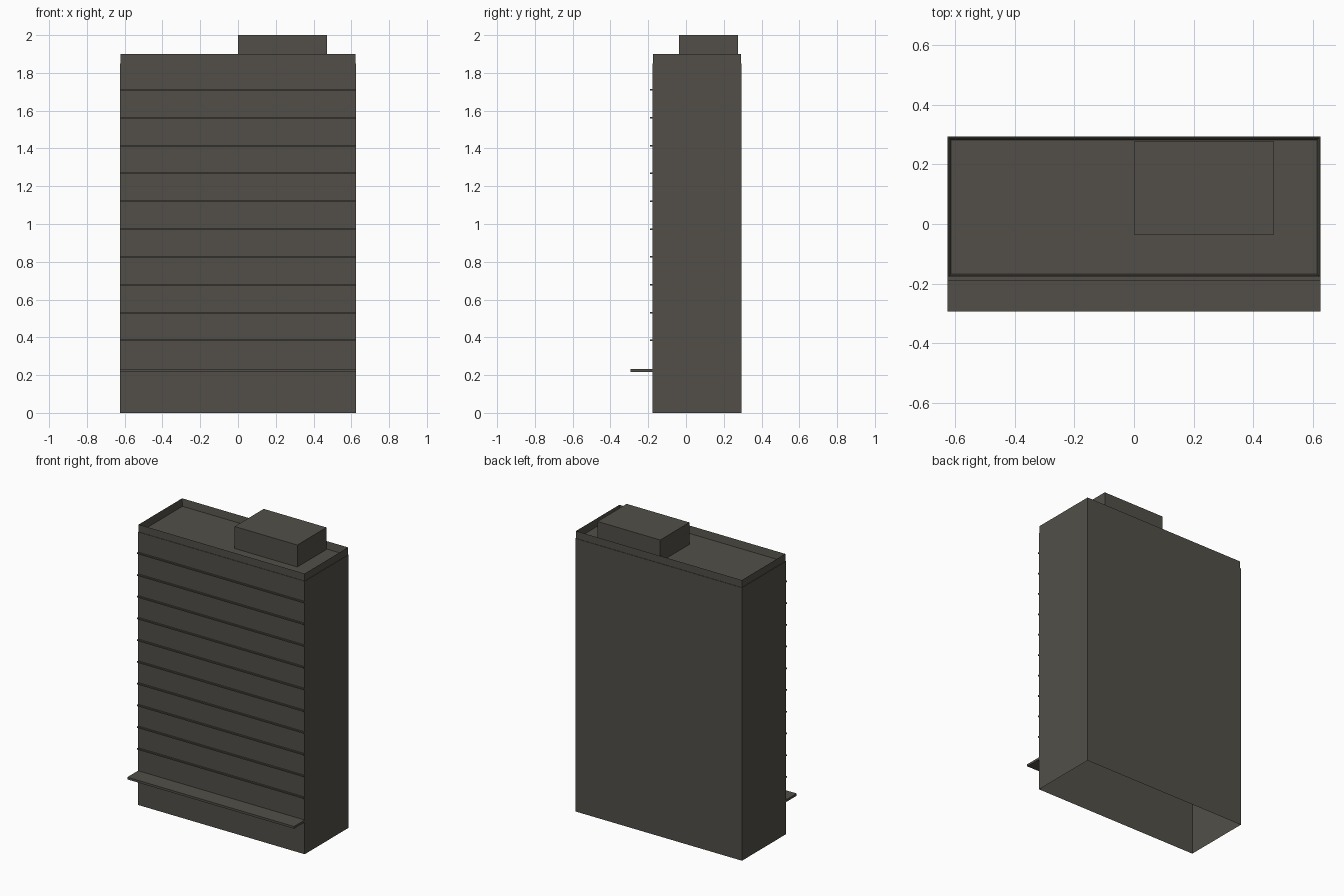
import bpy
import bmesh

default = bpy.data.objects.get("Cube")
if default:
    bpy.data.objects.remove(default, do_unlink=True)

# Single concrete colour
concrete = bpy.data.materials.new("dark concrete")
concrete.use_nodes = True
colour = (0.084, 0.078, 0.065, 1.0)
concrete.diffuse_color = colour
concrete.node_tree.nodes["Principled BSDF"].inputs["Base Color"].default_value = colour


def add_object(name, bm):
    bmesh.ops.recalc_face_normals(bm, faces=bm.faces)
    mesh = bpy.data.meshes.new(name)
    bm.to_mesh(mesh)
    bm.free()
    mesh.materials.append(concrete)
    obj = bpy.data.objects.new(name, mesh)
    bpy.context.collection.objects.link(obj)
    return obj


def block(x, y, z):
    """Box from (min, max) ranges on each axis."""
    bm = bmesh.new()
    bmesh.ops.create_cube(bm, size=1)
    for v in bm.verts:
        v.co = [r[1] if c > 0 else r[0] for c, r in zip(v.co, (x, y, z))]
    return bm


def face_towards(bm, direction):
    bm.normal_update()
    return max(bm.faces, key=lambda f: f.normal.z * direction)


HALF = 0.625
FRONT, BACK = -0.178, 0.293
ROOF, RIM = 1.85, 1.90
WIDTH = (-HALF, HALF)

# Tower shell, open underneath
bm = block(WIDTH, (FRONT, BACK), (0, ROOF))
bmesh.ops.delete(bm, geom=[face_towards(bm, -1)], context='FACES')
add_object("tower_walls", bm)

# Parapet: a slightly set-in ring around the roof
inset = 0.003
bm = block((-HALF + inset, HALF - inset), (FRONT + inset, BACK - inset), (ROOF, RIM))
bmesh.ops.delete(bm, geom=[face_towards(bm, -1)], context='FACES')
top = face_towards(bm, 1)
bmesh.ops.inset_region(bm, faces=[top], thickness=0.011)
bmesh.ops.translate(bm, verts=top.verts, vec=(0, 0, ROOF + 0.001 - RIM))
add_object("roof_parapet", bm)

# Rooftop plant room
add_object("roof_plant_room", block((0, 0.47), (-0.036, 0.276), (ROOF, 2.0)))

# Entrance canopy along the whole front
add_object("entrance_canopy", block(WIDTH, (-0.293, FRONT), (0.217, 0.232)))

# Thin floor ledges up the front
for i in range(10):
    z = 0.384 + i * 0.1473
    add_object(f"floor_ledge_{i + 1}", block(WIDTH, (-0.19, FRONT), (z - 0.004, z + 0.004)))
